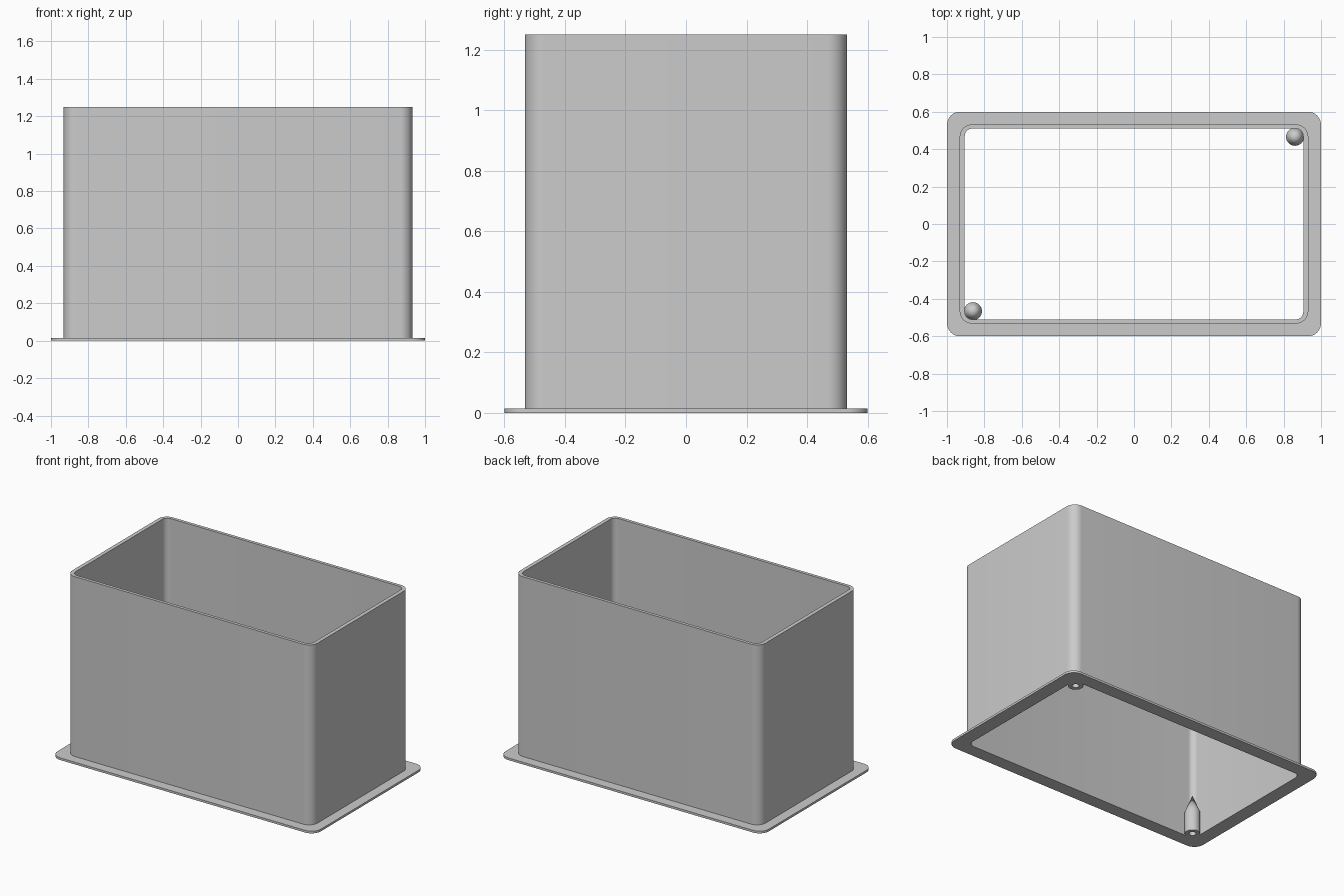
import bpy
import bmesh
from math import pi, cos, sin, radians

cube = bpy.data.objects.get("Cube")
if cube:
    bpy.data.objects.remove(cube)

WALL_TOP, FLANGE_TOP = 1.25, 0.015
INNER_X, INNER_Y = 0.905, 0.51

grey = bpy.data.materials.new("plain grey")
grey.use_nodes = True
colour = (0.6, 0.6, 0.6, 1)
grey.diffuse_color = colour
grey.node_tree.nodes["Principled BSDF"].inputs["Base Color"].default_value = colour


def rounded_rect(hx, hy, r, z, steps=10):
    """Loop of points around a rectangle with rounded corners."""
    pts = []
    for corner, (sx, sy) in enumerate([(1, 1), (-1, 1), (-1, -1), (1, -1)]):
        for i in range(steps + 1):
            a = (corner + i / steps) * pi / 2
            pts.append((sx * (hx - r) + r * cos(a), sy * (hy - r) + r * sin(a), z))
    return pts


def circle(r, z, n=32):
    return [(r * cos(2 * pi * i / n), r * sin(2 * pi * i / n), z) for i in range(n)]


def loft(name, loops, closed=False):
    """Skin a row of matching loops; a single-point loop makes a tip."""
    bm = bmesh.new()
    rings = [[bm.verts.new(p) for p in loop] for loop in loops]
    pairs = list(zip(rings, rings[1:]))
    if closed:
        pairs.append((rings[-1], rings[0]))
    for a, b in pairs:
        n = max(len(a), len(b))
        for i in range(n):
            j = (i + 1) % n
            quad = [a[i % len(a)], a[j % len(a)], b[j % len(b)], b[i % len(b)]]
            bm.faces.new(list(dict.fromkeys(quad)))
    bmesh.ops.recalc_face_normals(bm, faces=bm.faces)
    mesh = bpy.data.meshes.new(name)
    bm.to_mesh(mesh)
    bm.free()
    mesh.materials.append(grey)
    ob = bpy.data.objects.new(name, mesh)
    bpy.context.collection.objects.link(ob)
    bpy.ops.object.select_all(action="DESELECT")
    ob.select_set(True)
    bpy.context.view_layer.objects.active = ob
    bpy.ops.object.shade_smooth_by_angle(angle=radians(25))
    return ob


# Open sleeve with a thin flange around its base
loft("flanged_sleeve", [
    rounded_rect(1, 0.6, 0.07, 0),
    rounded_rect(1, 0.6, 0.07, FLANGE_TOP),
    rounded_rect(0.932, 0.532, 0.065, FLANGE_TOP),
    rounded_rect(0.932, 0.532, 0.065, WALL_TOP),
    rounded_rect(INNER_X, INNER_Y, 0.04, WALL_TOP),
    rounded_rect(INNER_X, INNER_Y, 0.04, 0),
], closed=True)

# Pointed screw posts with blind holes, in two opposite corners
POST_R, HOLE_R = 0.048, 0.022
for side, name in ((1, "back_left_post"), (-1, "front_right_post")):
    post = loft(name, [
        [(0, 0, 0.13)],
        circle(HOLE_R, 0.13),
        circle(HOLE_R, 0),
        circle(POST_R, 0),
        circle(POST_R, 0.15),
        [(0, 0, 0.27)],
    ])
    post.location = (side * (INNER_X - POST_R + 0.004), side * (INNER_Y - POST_R + 0.004), 0)
